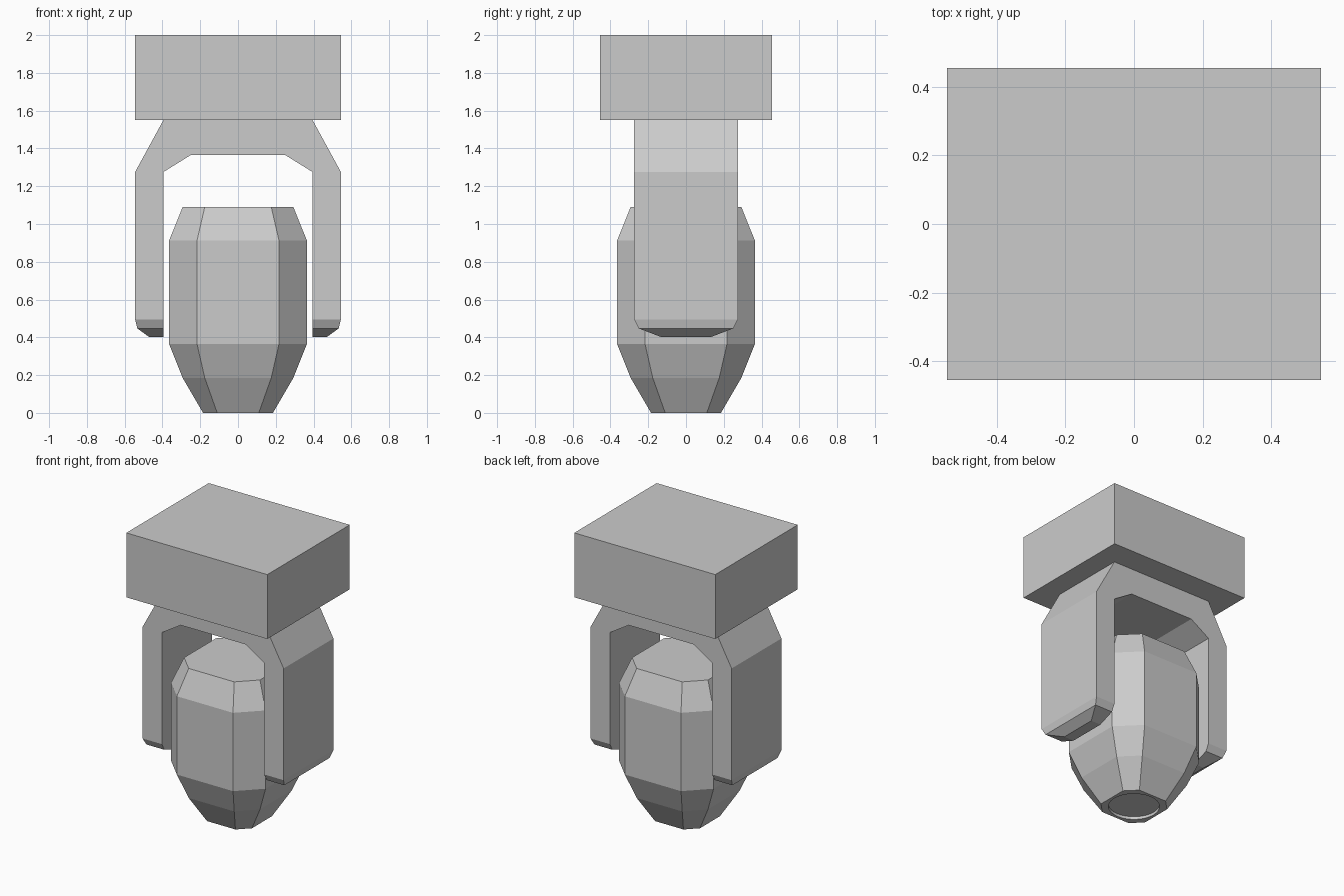
import bpy, bmesh, math

if "Cube" in bpy.data.objects:
    bpy.data.objects.remove(bpy.data.objects["Cube"])


def finish(bm, name):
    bmesh.ops.recalc_face_normals(bm, faces=bm.faces)
    me = bpy.data.meshes.new(name)
    bm.to_mesh(me)
    bm.free()
    ob = bpy.data.objects.new(name, me)
    bpy.context.collection.objects.link(ob)
    return ob


def loft(name, rings):
    """Skin a stack of equal-length point rings and cap both ends."""
    bm = bmesh.new()
    loops = [[bm.verts.new(p) for p in r] for r in rings]
    n = len(loops[0])
    for a, b in zip(loops, loops[1:]):
        for i in range(n):
            j = (i + 1) % n
            bm.faces.new((a[i], a[j], b[j], b[i]))
    bm.faces.new(loops[0][::-1])
    bm.faces.new(loops[-1])
    return finish(bm, name)


def octagon(a, b, z):
    return [(x, y, z) for x, y in ((a, -b), (a, b), (b, a), (-b, a),
                                   (-a, b), (-a, -b), (-b, -a), (b, -a))]


def box_ring(x, y, z):
    return [(x, -y, z), (x, y, z), (-x, y, z), (-x, -y, z)]


# Mounting box at the top
loft("mounting_box", [box_ring(0.545, 0.455, 1.55), box_ring(0.545, 0.455, 2.0)])

# Yoke: arch profile extruded through its depth
half = [(0.25, 1.365), (0.395, 1.275), (0.395, 0.495),
        (0.545, 0.495), (0.545, 1.275), (0.395, 1.55)]
profile = half + [(-x, z) for x, z in reversed(half)]
yoke = loft("yoke", [[(x, y, z) for x, z in profile] for y in (-0.275, 0.275)])

# Rounded-off arm tips, extruded from the arm ends
bm = bmesh.new()
bm.from_mesh(yoke.data)
tips = [f for f in bm.faces if all(abs(v.co.z - 0.495) < 1e-4 for v in f.verts)]
for outer, depth, z in ((0.533, 0.25, 0.447), (0.472, 0.135, 0.403)):
    tips = bmesh.ops.extrude_discrete_faces(bm, faces=tips)["faces"]
    for f in tips:
        for v in f.verts:
            x = 0.395 if abs(v.co.x) < 0.4 else outer
            v.co = (math.copysign(x, v.co.x), math.copysign(depth, v.co.y), z)
bmesh.ops.recalc_face_normals(bm, faces=bm.faces)
bm.to_mesh(yoke.data)
bm.free()

# Lamp head: chamfered eight-sided barrel
head = loft("lamp_head", [octagon(*r) for r in (
    (0.185, 0.11, 0.0), (0.293, 0.176, 0.185), (0.365, 0.217, 0.365),
    (0.365, 0.217, 0.912), (0.293, 0.176, 1.09))])

# Shallow round lens recess in the underside
bpy.ops.mesh.primitive_cylinder_add(vertices=32, radius=0.165, depth=0.1,
                                    location=(0, 0, -0.03))
cutter = bpy.context.object
cutter.name = "lens_recess_cutter"
cutter.hide_render = True
cutter.hide_set(True)
mod = head.modifiers.new("lens_recess", 'BOOLEAN')
mod.operation = 'DIFFERENCE'
mod.solver = 'EXACT'
mod.object = cutter
